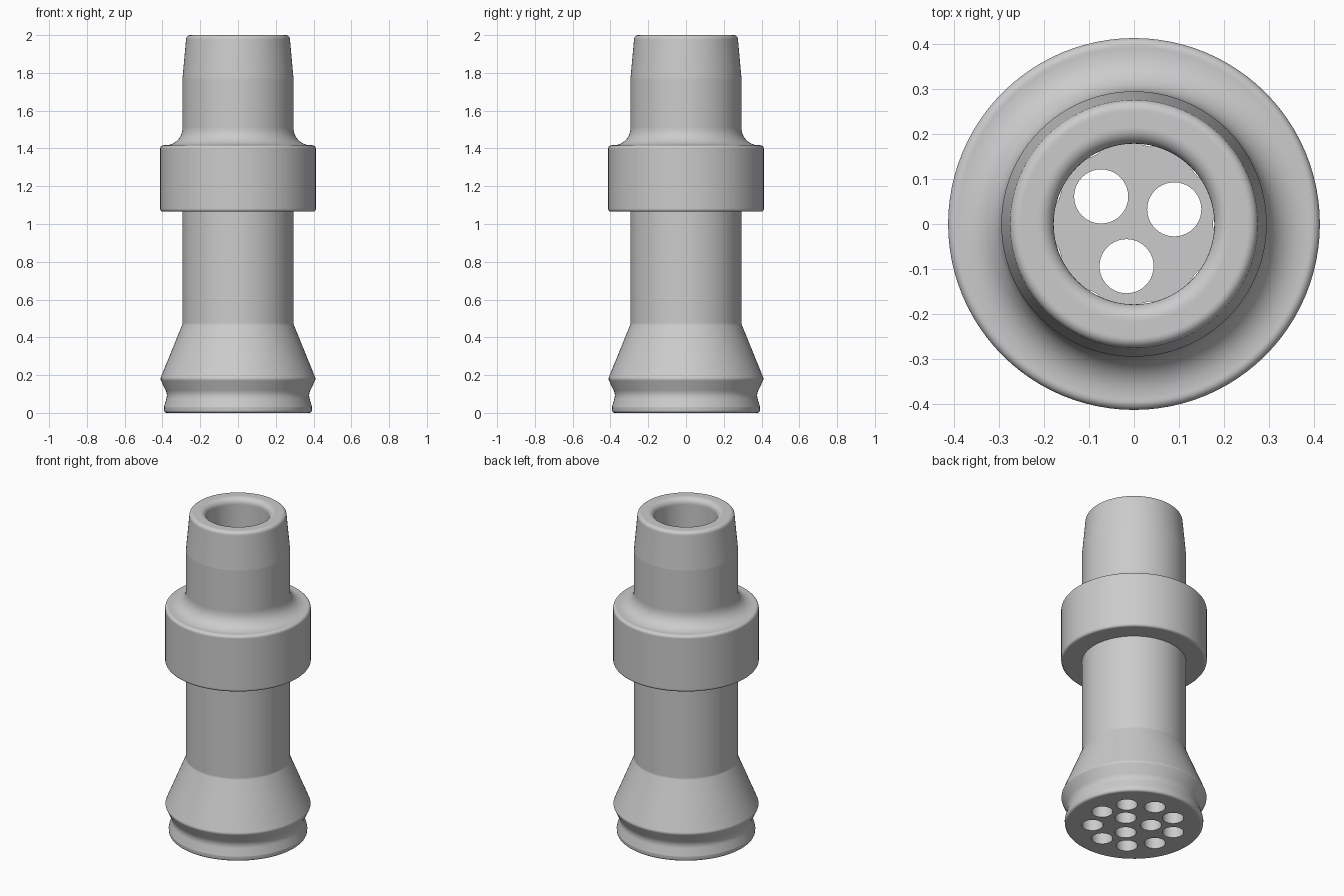
import bpy
import bmesh
from math import cos, sin, tan, radians, pi
from mathutils import Vector

cube = bpy.data.objects.get("Cube")
if cube:
    bpy.data.objects.remove(cube, do_unlink=True)

grey = bpy.data.materials.new("mid_grey")
grey.use_nodes = True
colour = (0.6, 0.6, 0.6, 1)
grey.diffuse_color = colour
grey.node_tree.nodes["Principled BSDF"].inputs["Base Color"].default_value = colour

PLATE = 0.1  # thickness of the perforated base


def rounded_profile(corners, steps=8, margin=0.004):
    """Turn (radius, height, fillet) corners into (radius, height) points.
    Each fillet is an arc with a support point on both sides."""
    pts = [Vector((r, 0, z)) for r, z, fillet in corners]
    out = []
    for i, (r, z, fillet) in enumerate(corners):
        p = pts[i]
        if fillet == 0:
            out.append((r, z))
            continue
        to_prev = (pts[i - 1] - p).normalized()
        to_next = (pts[i + 1] - p).normalized()
        half = to_prev.angle(to_next) / 2
        inward = (to_prev + to_next).normalized()
        across = (to_next - to_prev).normalized()
        centre = p + inward * (fillet / sin(half))
        reach = fillet / tan(half) + margin
        sweep = pi / 2 - half
        arc = [p + to_prev * reach]
        for k in range(steps + 1):
            a = sweep * (2 * k / steps - 1)
            arc.append(centre + (across * sin(a) - inward * cos(a)) * fillet)
        arc.append(p + to_next * reach)
        out += [(v.x, v.z) for v in arc]
    return out


def add_rings(bm, profile, segments, cx=0, cy=0):
    """Revolve an open profile around an upright axis at (cx, cy)."""
    angles = [2 * pi * k / segments for k in range(segments)]
    rings = [[bm.verts.new((cx + r * cos(a), cy + r * sin(a), z)) for a in angles]
             for r, z in profile]
    for low, high in zip(rings, rings[1:]):
        for k in range(segments):
            j = (k + 1) % segments
            bm.faces.new((low[k], low[j], high[j], high[k]))


bm = bmesh.new()

# Body wall: outside from base to lip, then the bore and the flared chamber
add_rings(bm, rounded_profile([
    (0.36, 0, 0), (0.39, 0, 0.015),                       # base
    (0.392, 0.03, 0.015), (0.373, 0.098, 0.06),           # groove
    (0.412, 0.18, 0.02), (0.294, 0.47, 0.03),             # flared skirt
    (0.294, 1.065, 0), (0.412, 1.065, 0.015),             # collar underside
    (0.412, 1.417, 0.018), (0.294, 1.417, 0.09),          # collar top
    (0.294, 1.77, 0.03), (0.273, 2, 0.022),               # tapered mouth
    (0.178, 2, 0.035), (0.178, 0.46, 0.03),               # lip and bore
    (0.31, 0.17, 0.03), (0.31, PLATE, 0),                 # chamber
]), 96)

# Walls of the drilled holes: rings of (count, ring radius, first angle)
for count, ring, first in ((3, 0.095, 20), (9, 0.235, 0)):
    for k in range(count):
        a = radians(first) + 2 * pi * k / count
        add_rings(bm, [(0.06, 0), (0.06, PLATE)], 40, ring * cos(a), ring * sin(a))

# Base underside and chamber floor, filled around the holes
for level in (0, PLATE):
    rim = [e for e in bm.edges if e.is_boundary
           and all(abs(v.co.z - level) < 0.001 for v in e.verts)]
    bmesh.ops.triangle_fill(bm, edges=rim, use_beauty=True, normal=(0, 0, 1))

# Smooth shading with sharp creases
bmesh.ops.recalc_face_normals(bm, faces=bm.faces[:])
for face in bm.faces:
    face.smooth = True
for edge in bm.edges:
    edge.smooth = edge.calc_face_angle(0) < radians(35)

mesh = bpy.data.meshes.new("hollow_body")
bm.to_mesh(mesh)
bm.free()
mesh.materials.append(grey)
body = bpy.data.objects.new("hollow_body", mesh)
bpy.context.collection.objects.link(body)
